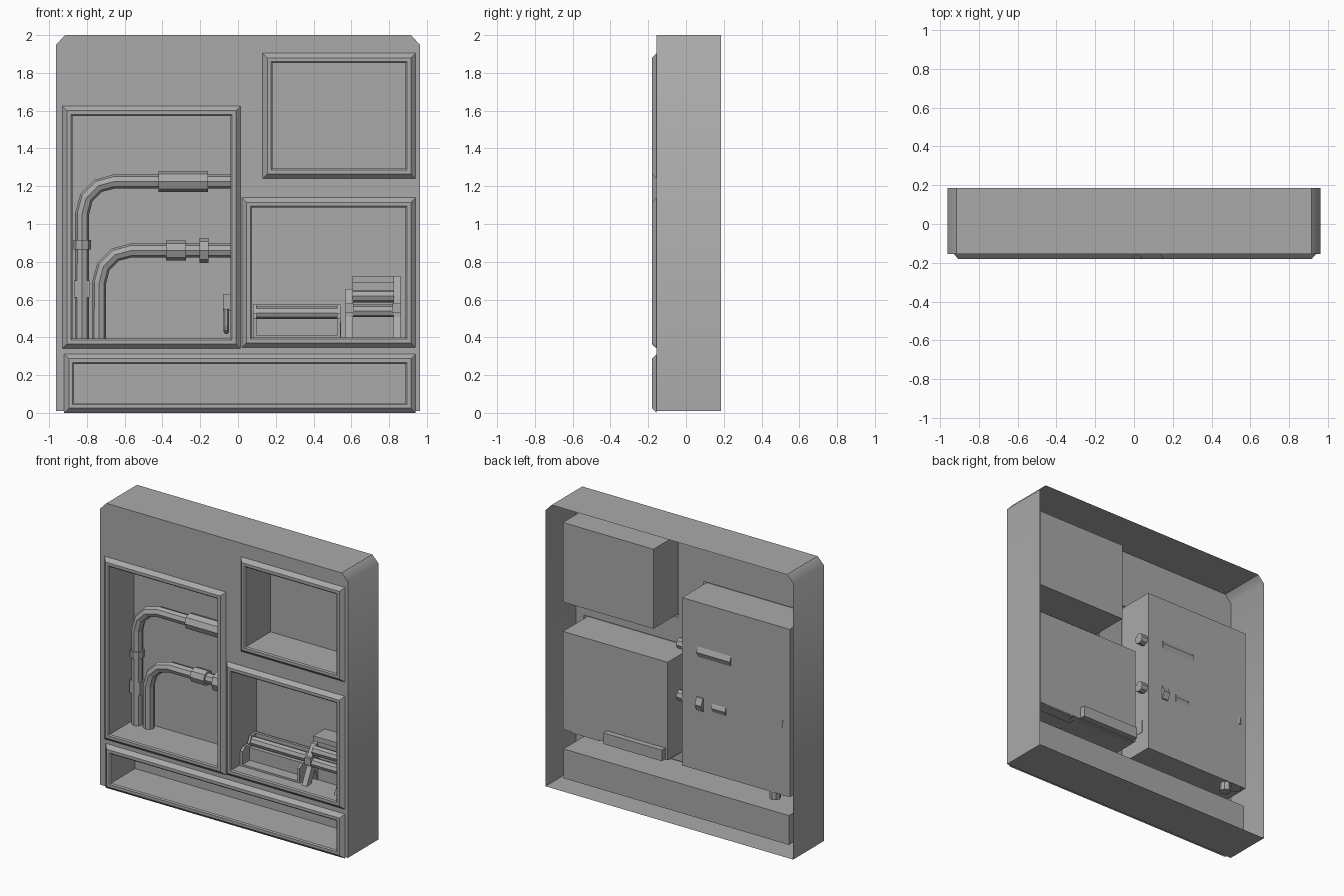
import bpy, bmesh, math
from mathutils import Vector

cube = bpy.data.objects.get("Cube")
if cube:
    bpy.data.objects.remove(cube, do_unlink=True)

grey = bpy.data.materials.new("panel_grey")
grey.use_nodes = True
COLOUR = (0.4, 0.4, 0.4, 1)
grey.diffuse_color = COLOUR
grey.node_tree.nodes["Principled BSDF"].inputs["Base Color"].default_value = COLOUR

FRONT, BACK = -0.155, 0.185


def finish(name, bm, normals=True):
    if normals:
        bmesh.ops.recalc_face_normals(bm, faces=bm.faces)
    mesh = bpy.data.meshes.new(name)
    bm.to_mesh(mesh)
    bm.free()
    mesh.materials.append(grey)
    obj = bpy.data.objects.new(name, mesh)
    bpy.context.collection.objects.link(obj)
    return obj


def box(name, x0, x1, y0, y1, z0, z1):
    bm = bmesh.new()
    bmesh.ops.create_cube(bm, size=1)
    for v in bm.verts:
        v.co = (x0 + (v.co.x + 0.5) * (x1 - x0),
                y0 + (v.co.y + 0.5) * (y1 - y0),
                z0 + (v.co.z + 0.5) * (z1 - z0))
    return finish(name, bm)


def prism(name, profile, x0, x1):
    """Extrude a (y, z) profile along x."""
    bm = bmesh.new()
    face = bm.faces.new([bm.verts.new((x0, y, z)) for y, z in profile])
    out = bmesh.ops.extrude_face_region(bm, geom=[face])
    moved = [g for g in out["geom"] if isinstance(g, bmesh.types.BMVert)]
    bmesh.ops.translate(bm, verts=moved, vec=(x1 - x0, 0, 0))
    return finish(name, bm)


def tube(name, points, radius, sides=8):
    """Faceted round bar along a path."""
    curve = bpy.data.curves.new(name, "CURVE")
    curve.dimensions = "3D"
    curve.bevel_depth = radius
    curve.bevel_resolution = (sides - 4) // 2
    curve.use_fill_caps = True
    spline = curve.splines.new("POLY")
    spline.points.add(len(points) - 1)
    for p, co in zip(spline.points, points):
        p.co = (*co, 1)
    spline.use_smooth = False
    curve.materials.append(grey)
    obj = bpy.data.objects.new(name, curve)
    bpy.context.collection.objects.link(obj)
    return obj


def rect(x0, x1, z0, z1, inset, y):
    return [Vector(c) for c in ((x0 + inset, y, z0 + inset), (x1 - inset, y, z0 + inset),
                                (x1 - inset, y, z1 - inset), (x0 + inset, y, z1 - inset))]


# Compartments: outer frame x0, x1, z0, z1 and the depth of the back wall
compartments = {
    "pipe_compartment": ((-0.93, 0.014, 0.34, 1.625), 0.10),
    "upper_compartment": ((0.13, 0.94, 1.24, 1.905), 0.10),
    "machine_compartment": ((0.02, 0.94, 0.345, 1.14), 0.10),
    "bottom_compartment": ((-0.92, 0.94, 0.0, 0.312), 0.095),
}

# Shell: front sheet with openings, walls running back, open behind
bm = bmesh.new()


def loop(points):
    verts = [bm.verts.new(p) for p in points]
    return [bm.edges.new((verts[i], verts[i - 1])) for i in range(len(verts))]


outline = [(-0.963, 0.01), (0.963, 0.01), (0.963, 1.95),
           (0.915, 2), (-0.915, 2), (-0.963, 1.95)]
rim = loop([(x, FRONT, z) for x, z in outline])
edges = list(rim)
for size, depth in compartments.values():
    edges += loop(rect(*size, 0.04, FRONT))
bmesh.ops.triangle_fill(bm, use_beauty=True, edges=edges)
out = bmesh.ops.extrude_edge_only(bm, edges=rim)
moved = [g for g in out["geom"] if isinstance(g, bmesh.types.BMVert)]
bmesh.ops.translate(bm, verts=moved, vec=(0, BACK - FRONT, 0))
shell = finish("shell", bm)
bpy.context.view_layer.objects.active = shell
shell.select_set(True)
bpy.ops.object.shade_smooth_by_angle(angle=math.radians(45))
shell.select_set(False)

# Raised bevelled frames continuing into recessed boxes
for name, (size, depth) in compartments.items():
    bm = bmesh.new()
    profile = [(0, FRONT), (0.025, -0.181), (0.045, -0.181), (0.053, -0.174), (0.053, depth)]
    rings = [[bm.verts.new(p) for p in rect(*size, inset, y)] for inset, y in profile]
    for a, b in zip(rings, rings[1:]):
        for i in range(4):
            j = (i + 1) % 4
            bm.faces.new((a[i], a[j], b[j], b[i]))
    bm.faces.new(rings[-1])
    finish(name, bm, False)

# Bent pipes rising from the floor and leaving through the side wall
PIPE_Y = 0.06


def bent_pipe(name, x, z, foot, bend=0.17):
    pts = [(x, PIPE_Y, foot)]
    for i in range(4):
        a = math.radians(180 - 30 * i)
        pts.append((x + bend + bend * math.cos(a), PIPE_Y, z - bend + bend * math.sin(a)))
    pts.append((0.01, PIPE_Y, z))
    tube(name, pts, 0.037)


bent_pipe("tall_pipe", -0.825, 1.225, 0.388)
bent_pipe("short_pipe", -0.735, 0.86, 0.335)

# Pipe couplings
for name, x0, x1, z, r in (("tall_pipe_sleeve", -0.42, -0.16, 1.225, 0.055),
                           ("short_pipe_sleeve", -0.38, -0.275, 0.86, 0.052),
                           ("short_pipe_nut", -0.205, -0.155, 0.86, 0.066)):
    tube(name, [(x0, PIPE_Y, z), (x1, PIPE_Y, z)], r)
tube("pipe_collar", [(-0.825, PIPE_Y, 0.865), (-0.825, PIPE_Y, 0.915)], 0.046)
box("pipe_clip", -0.868, -0.787, 0.035, 0.095, 0.61, 0.70)

# Wall hook with hanging loop
box("hook_plate", -0.08, -0.037, -0.01, 0.04, 0.54, 0.63)
hook = [(-0.062, -0.01, 0.55)]
for i in range(7):
    a = math.pi * (1 + i / 6)
    hook.append((-0.062, 0.015 + 0.03 * math.cos(a), 0.46 + 0.03 * math.sin(a)))
hook.append((-0.062, 0.045, 0.55))
tube("hook_loop", hook, 0.014, 6)

# Bench with end plates and a roller
prism("bench", [(-0.09, 0.39), (-0.09, 0.41), (-0.01, 0.41), (-0.01, 0.50), (0.08, 0.50), (0.08, 0.39)],
      0.09, 0.53)
box("bench_rear_rail", 0.09, 0.545, 0.03, 0.14, 0.402, 0.48)
for side, x in (("right", 0.08), ("left", 0.525)):
    prism("bench_end_" + side,
          [(-0.09, 0.39), (-0.09, 0.50), (-0.06, 0.525), (-0.01, 0.525), (0.01, 0.575),
           (0.08, 0.575), (0.08, 0.39)], x, x + 0.018)
tube("bench_roller", [(0.09, 0.03, 0.53), (0.53, 0.03, 0.53)], 0.033)
box("bench_back_strip", 0.09, 0.53, 0.06, 0.08, 0.50, 0.575)

# Press with splayed legs and two rollers
box("press_back", 0.605, 0.825, 0.02, 0.098, 0.39, 0.69)
box("press_top", 0.605, 0.825, -0.03, 0.098, 0.69, 0.725)
for side, x, top in (("right", 0.57, 0.655), ("left", 0.822, 0.725)):
    prism("press_leg_" + side,
          [(-0.11, 0.39), (-0.06, 0.39), (-0.01, 0.48), (0.02, 0.39), (0.06, 0.39),
           (0.06, top), (0.0, top), (-0.05, 0.58), (-0.05, 0.51)], x, x + 0.038)
    box("press_bracket_" + side, x - 0.004, x + 0.042, -0.07, 0.03, 0.53, 0.58)
for name, y, z in (("press_upper_roller", -0.015, 0.618), ("press_lower_roller", -0.03, 0.54)):
    tube(name, [(0.605, y, z), (0.825, y, z)], 0.033)
